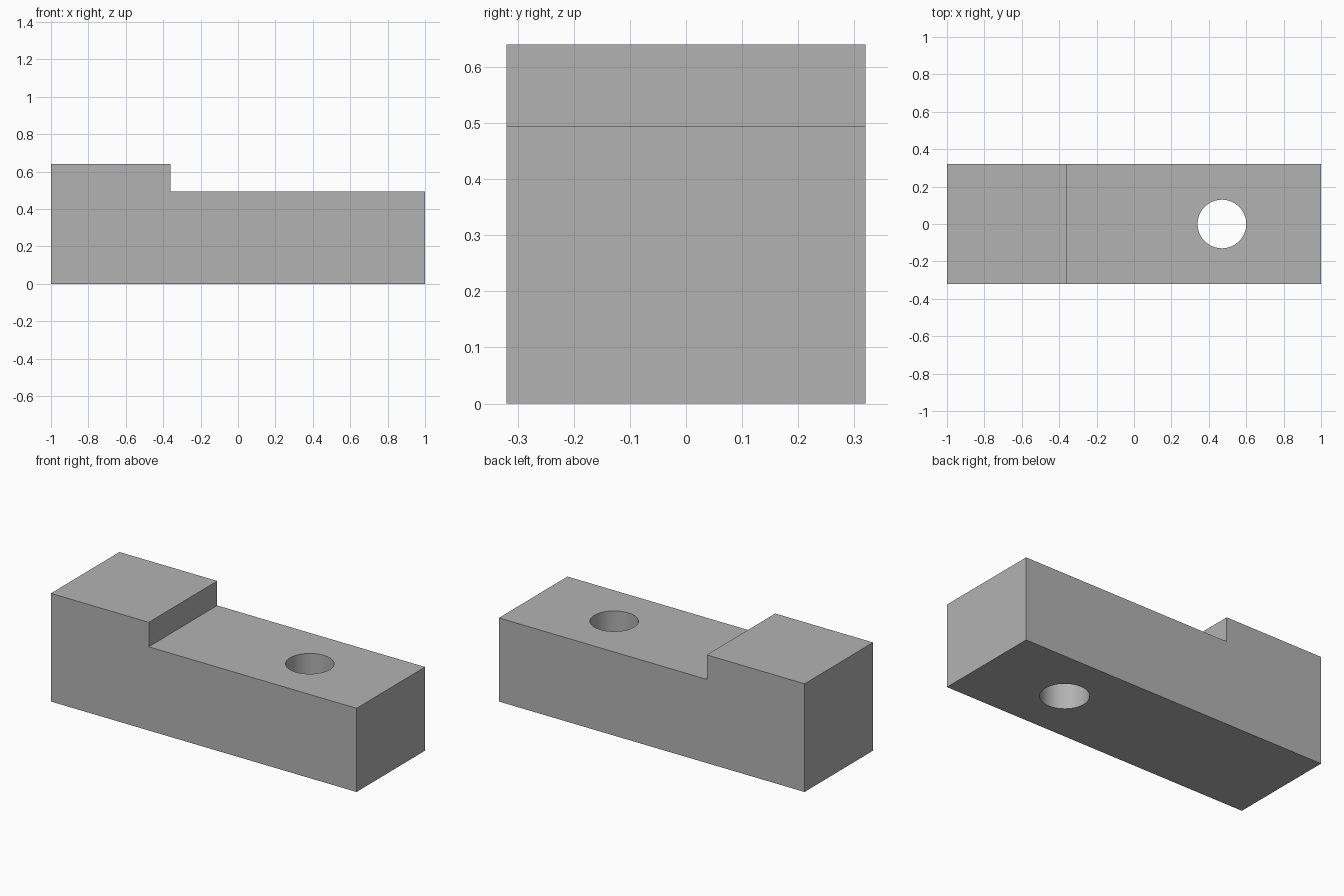
import bpy
import bmesh
from math import radians

LENGTH, DEPTH = 2.0, 0.64
LOW, HIGH, STEP_X = 0.495, 0.64, -0.36
HOLE_X, HOLE_RADIUS = 0.47, 0.13

cube = bpy.data.objects.get("Cube")
if cube:
    bpy.data.objects.remove(cube, do_unlink=True)

grey = bpy.data.materials.new("plain grey")
grey.use_nodes = True
colour = (0.45, 0.45, 0.45, 1)
grey.diffuse_color = colour
grey.node_tree.nodes["Principled BSDF"].inputs["Base Color"].default_value = colour

# Stepped block: side profile extruded along the depth
half = LENGTH / 2
profile = [(-half, 0), (half, 0), (half, LOW), (STEP_X, LOW), (STEP_X, HIGH), (-half, HIGH)]
bm = bmesh.new()
face = bm.faces.new([bm.verts.new((x, -DEPTH / 2, z)) for x, z in profile])
extruded = bmesh.ops.extrude_face_region(bm, geom=[face])["geom"]
bmesh.ops.translate(bm, vec=(0, DEPTH, 0),
                    verts=[v for v in extruded if isinstance(v, bmesh.types.BMVert)])
bmesh.ops.recalc_face_normals(bm, faces=bm.faces)
mesh = bpy.data.meshes.new("stepped_block")
bm.to_mesh(mesh)
bm.free()
mesh.materials.append(grey)
block = bpy.data.objects.new("stepped_block", mesh)
bpy.context.collection.objects.link(block)

# Round hole straight through the lower part
bpy.ops.mesh.primitive_cylinder_add(vertices=64, radius=HOLE_RADIUS, depth=2,
                                    location=(HOLE_X, 0, LOW / 2))
cutter = bpy.context.object
cutter.name = "hole_cutter"
cutter.hide_render = True
cutter.data.materials.append(grey)
cut = block.modifiers.new("hole", "BOOLEAN")
cut.operation = "DIFFERENCE"
cut.solver = "EXACT"
cut.object = cutter

# Apply the cut, then smooth only the hole wall
bpy.ops.object.select_all(action="DESELECT")
block.select_set(True)
bpy.context.view_layer.objects.active = block
bpy.ops.object.modifier_apply(modifier=cut.name)
bpy.data.objects.remove(cutter, do_unlink=True)
bpy.ops.object.shade_smooth_by_angle(angle=radians(30))
